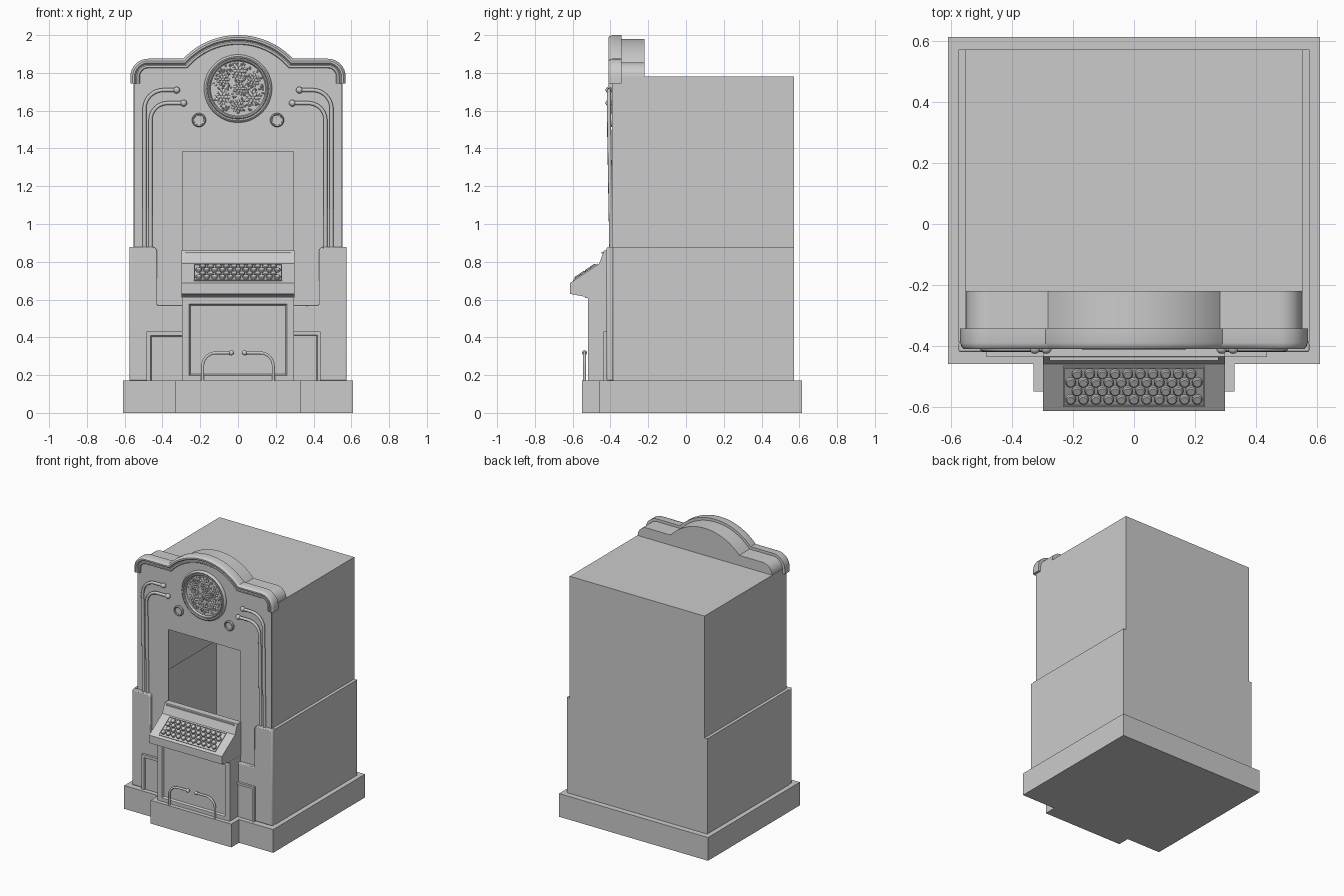
import bpy, bmesh, random
from math import sin, cos, pi, sqrt, asin, radians, atan2
from mathutils import Matrix, Vector

if "Cube" in bpy.data.objects:
    bpy.data.objects.remove(bpy.data.objects["Cube"])

random.seed(4)


def finish(name, bm, smooth=True):
    bmesh.ops.recalc_face_normals(bm, faces=bm.faces)
    me = bpy.data.meshes.new(name)
    bm.to_mesh(me)
    bm.free()
    ob = bpy.data.objects.new(name, me)
    bpy.context.collection.objects.link(ob)
    if smooth:
        bpy.ops.object.select_all(action='DESELECT')
        ob.select_set(True)
        bpy.context.view_layer.objects.active = ob
        bpy.ops.object.shade_smooth_by_angle(angle=radians(35))
    return ob


def prism(name, pts, a, b, axis='y', open_start=False, bevel=0):
    """Extrude a 2D outline from a to b along an axis."""
    place = {'x': lambda p, t: (t, p[0], p[1]),
             'y': lambda p, t: (p[0], t, p[1]),
             'z': lambda p, t: (p[0], p[1], t)}[axis]
    bm = bmesh.new()
    s = [bm.verts.new(place(p, a)) for p in pts]
    e = [bm.verts.new(place(p, b)) for p in pts]
    n = len(pts)
    for i in range(n):
        bm.faces.new((s[i], s[(i + 1) % n], e[(i + 1) % n], e[i]))
    if not open_start:
        bm.faces.new(s)
    bm.faces.new(e)
    ob = finish(name, bm)
    if bevel:
        m = ob.modifiers.new('bevel', 'BEVEL')
        m.width, m.segments = bevel, 2
    return ob


def panel(name, x0, x1, y0, y1, z0, z1, inset=0, lip=0, depth=0):
    """Box whose front face may carry a sunken field."""
    bm = bmesh.new()
    bmesh.ops.create_cube(bm, size=1, matrix=Matrix.Translation(
        ((x0 + x1) / 2, (y0 + y1) / 2, (z0 + z1) / 2)) @ Matrix.Diagonal((x1 - x0, y1 - y0, z1 - z0, 1)))
    bm.normal_update()
    if inset:
        front = [f for f in bm.faces if f.normal.y < -0.9]
        bmesh.ops.inset_region(bm, faces=front, thickness=inset)
        bmesh.ops.inset_region(bm, faces=front, thickness=lip, depth=-depth)
    return finish(name, bm, False)


def lathe(name, cx, cz, prof, n=64):
    """Turn an (r, y) profile around a front-to-back axis."""
    bm = bmesh.new()
    rings = [[bm.verts.new((cx + r * cos(2 * pi * i / n), y, cz + r * sin(2 * pi * i / n)))
              for i in range(n)] for r, y in prof]
    for p, q in zip(rings, rings[1:]):
        for i in range(n):
            bm.faces.new((p[i], p[(i + 1) % n], q[(i + 1) % n], q[i]))
    bm.faces.new(rings[-1])
    return finish(name, bm)


def ball(bm, loc, size, rot=0, u=10, v=6):
    bmesh.ops.create_uvsphere(bm, u_segments=u, v_segments=v, radius=1, matrix=Matrix.Translation(loc)
                              @ Matrix.Rotation(rot, 4, 'Y') @ Matrix.Diagonal((*size, 1)))


def pipe(name, side, x_in, x_out, z_top, z_bot, bend, y_top, y_bot, r):
    """Rail that leaves a knob sideways, bends and runs down."""
    path = [(x_in, y_top, z_top)]
    for i in range(11):
        t = pi / 2 * i / 10
        path.append((x_out - bend + bend * sin(t), y_top, z_top - bend + bend * cos(t)))
    path.append((x_out, y_bot, z_bot))
    cu = bpy.data.curves.new(name, 'CURVE')
    cu.dimensions, cu.bevel_depth, cu.bevel_resolution = '3D', r, 3
    sp = cu.splines.new('POLY')
    sp.points.add(len(path) - 1)
    for p, (x, y, z) in zip(sp.points, path):
        p.co = (side * x, y, z, 1)
    ob = bpy.data.objects.new(name, cu)
    bpy.context.collection.objects.link(ob)
    bpy.ops.object.select_all(action='DESELECT')
    ob.select_set(True)
    bpy.context.view_layer.objects.active = ob
    bpy.ops.object.convert(target='MESH')
    bpy.ops.object.shade_smooth_by_angle(angle=radians(40))
    bm = bmesh.new()
    ball(bm, (side * x_in, y_top, z_top), (r * 1.7,) * 3, u=16, v=10)
    finish(name + '_knob', bm)


def mirror_pts(half):
    """Right half (bottom to top centre) -> full outline."""
    return half + [(-x, z) for x, z in reversed(half) if x > 1e-6]


def crown(d):
    """Crown outline, offset inward by d."""
    pts = [(0.57 - d, 1.745)]
    for i in range(9):
        t = pi / 2 * i / 8
        pts.append((0.475 + (0.095 - d) * cos(t), 1.78 + (0.095 - d) * sin(t)))
    R = 0.4 - d
    a = asin((0.275 - d) / R)
    for i in range(17):
        t = a + (pi / 2 - a) * i / 16
        pts.append((R * cos(t) if i < 16 else 0, 1.6 + R * sin(t)))
    return mirror_pts(pts)


# Plinth with projecting front step
prism('plinth', [(-.61, .614), (-.61, -.46), (-.33, -.46), (-.33, -.55), (.33, -.55),
                 (.33, -.46), (.61, -.46), (.61, .614)], 0, 0.172, 'z')

# Hollow cabinet, open at the front
prism('cabinet_shell', mirror_pts([(.575, .172), (.575, .878), (.552, .878), (.552, 1.78)]),
      -0.387, 0.572, open_start=True)

# Front board: crown-topped, with window opening
prism('front_board', [(.55, .172)] + crown(.02) + [(-.55, .172), (-.295, .172), (-.295, 1.385),
                                                   (.295, 1.385), (.295, .172)], -0.392, -0.385)

# Crown block and moulding
prism('crown_block', crown(.02), -0.385, -0.22)
bm = bmesh.new()
loops = [[bm.verts.new((x, y, z)) for x, z in crown(d)] for d, y in (
    (0, -.342), (0, -.39), (.004, -.403), (.012, -.41), (.022, -.41), (.027, -.405), (.03, -.398),
    (.036, -.403), (.046, -.403), (.05, -.398), (.05, -.385), (.02, -.342))]
for p, q in zip(loops, loops[1:] + loops[:1]):
    for i in range(len(p) - 1):
        bm.faces.new((p[i], p[i + 1], q[i + 1], q[i]))
for end in (0, -1):
    bm.faces.new([l[end] for l in loops])
finish('crown_moulding', bm)

# Lower front cheeks, rails and small rings, both sides
for s, tag in ((-1, 'left'), (1, 'right')):
    prism('cheek_' + tag, [(s * x, z) for x, z in (
        (.28, .172), (.575, .172), (.575, .878), (.448, .878), (.437, .874), (.428, .86),
        (.428, .568), (.28, .568))], -0.42, -0.386, bevel=.006)
    pipe('outer_rail_' + tag, s, .325, .495, 1.709, .875, .1, -.408, -.396, .0105)
    pipe('inner_rail_' + tag, s, .288, .463, 1.64, .875, .09, -.408, -.396, .0105)
    pipe('foot_rail_' + tag, s, .035, .187, .318, .165, .07, -.537, -.537, .008)
    lathe('small_ring_' + tag, s * .207, 1.55, [
        (.037, -.39), (.037, -.402), (.032, -.408), (.027, -.404), (.026, -.397), (.012, -.396)], 32)
panel('kick_panel_left', -.484, -.2, -.437, -.40, .08, .43, .03, .006, .01)
panel('kick_panel_right', .2, .437, -.437, -.40, .08, .43, .024, .006, .01)

# Round grille: stepped ring and backing disc
lathe('grille_ring', 0, 1.717, [
    (.18, -.388), (.18, -.398), (.176, -.407), (.17, -.411), (.163, -.408), (.161, -.403),
    (.157, -.408), (.151, -.407), (.147, -.401), (.145, -.394), (.01, -.394)])

# Floral relief inside the ring
bm = bmesh.new()
blooms = [(.01, .0, .036)] + [(.093 * cos(t), .093 * sin(t), .036 + .007 * (k % 2))
                              for k, t in enumerate([.5 + 2 * pi * j / 6 for j in range(6)])]
for cx, cz, r in blooms:
    for ring, (rr, n) in enumerate(((r * .72, 9), (r * .4, 6))):
        for k in range(n):
            t = 2 * pi * k / n + ring
            ball(bm, (cx + rr * cos(t), -.396 - .003 * ring, 1.717 + cz + rr * sin(t)),
                 (r * .32, .006, r * .2), -t)
    ball(bm, (cx, -.399, 1.717 + cz), (r * .24, .008, r * .24))
for _ in range(170):
    t, rr = random.uniform(0, 2 * pi), .138 * sqrt(random.random())
    x, z = rr * cos(t), rr * sin(t)
    if all((x - a) ** 2 + (z - b) ** 2 > (r * .9) ** 2 for a, b, r in blooms):
        w = random.uniform(.005, .010)
        ball(bm, (x, -.395, 1.717 + z), (w, .006, w * .5), random.uniform(0, pi), 8, 5)
finish('grille_relief', bm)

# Pedestal with sunken field, and its cap
panel('pedestal', -.297, .297, -.52, -.387, .16, .615, .054, .01, .014)
panel('pedestal_cap', -.299, .299, -.535, -.40, .607, .618)

# Sloping key console
prism('key_console', [(-.387, .86), (-.434, .86), (-.46, .79), (-.614, .688), (-.614, .63),
                      (-.52, .612), (-.387, .612)], -.298, .298, 'x')
panel('console_strip', -.277, .277, -.447, -.43, .845, .853)

# Key bed frame and staggered round keys on the slope
tilt = Matrix.Translation((0, -.532, .7425)) @ Matrix.Rotation(atan2(.102, .154), 4, 'X')
bm = bmesh.new()
for x, y, sx, sy in ((0, .076, .466, .005), (0, -.076, .466, .005),
                     (.231, 0, .005, .152), (-.231, 0, .005, .152)):
    bmesh.ops.create_cube(bm, size=1, matrix=tilt @ Matrix.Translation((x, y, .001))
                          @ Matrix.Diagonal((sx, sy, .008, 1)))
finish('key_bed_frame', bm, False)
bm = bmesh.new()
for row in range(4):
    n = 10 + row % 2
    for k in range(n):
        at = Matrix.Translation(((k - (n - 1) / 2) * .0415, .052 - row * .0335, 0))
        bmesh.ops.create_cone(bm, cap_ends=True, segments=20, radius1=.0165, radius2=.0165, depth=.012,
                              matrix=tilt @ at @ Matrix.Translation((0, 0, .004)))
        bmesh.ops.create_cone(bm, cap_ends=True, segments=20, radius1=.0165, radius2=.013, depth=.003,
                              matrix=tilt @ at @ Matrix.Translation((0, 0, .0115)))
finish('keys', bm)
